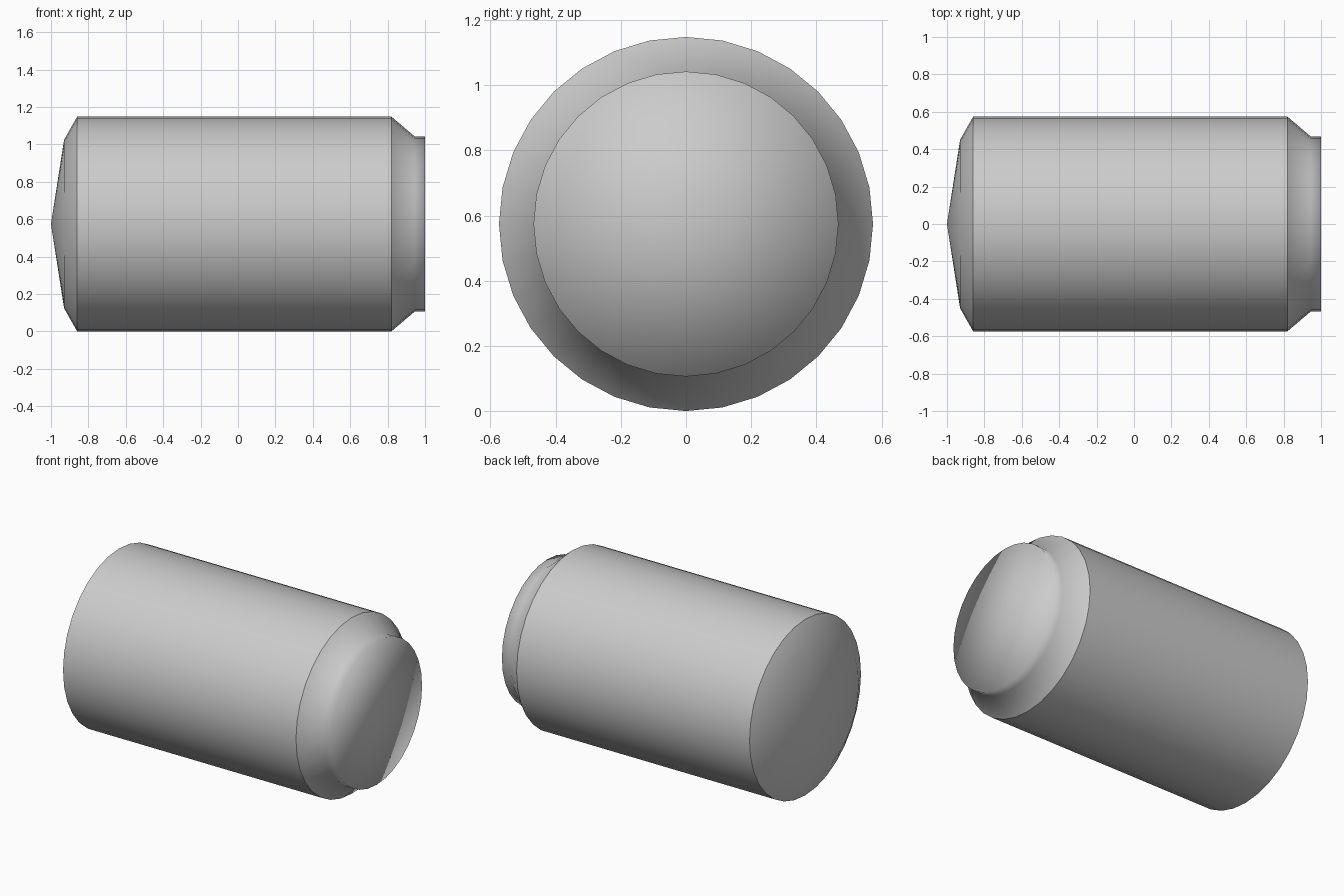
import bpy, bmesh, math

if "Cube" in bpy.data.objects:
    bpy.data.objects.remove(bpy.data.objects["Cube"])

SIDES = 32
AXIS_Z = 0.574   # height of the can's long axis

metal = bpy.data.materials.new("grey metal")
metal.diffuse_color = (0.6, 0.6, 0.6, 1.0)
metal.use_nodes = True
metal.node_tree.nodes["Principled BSDF"].inputs["Base Color"].default_value = metal.diffuse_color


def lathe(name, profile):
    """Revolve (x, radius) points around the x axis; radius 0 makes a tip."""
    bm = bmesh.new()
    rings = []
    for x, r in profile:
        if r == 0:
            rings.append([bm.verts.new((x, 0, AXIS_Z))] * SIDES)
            continue
        angles = [2 * math.pi * i / SIDES for i in range(SIDES)]
        rings.append([bm.verts.new((x, r * math.sin(a), AXIS_Z + r * math.cos(a)))
                      for a in angles])
    for a, b in zip(rings, rings[1:]):
        for i in range(SIDES):
            j = (i + 1) % SIDES
            corners = list(dict.fromkeys((a[i], b[i], b[j], a[j])))
            bm.faces.new(corners).smooth = True
    # Make every face look away from the can's middle
    for f in bm.faces:
        f.normal_update()
        c = f.calc_center_median()
        c.z -= AXIS_Z
        c.x *= 0.3 if name == "body" else 1.0
        if f.normal.dot(c) < 0:
            f.normal_flip()
    mesh = bpy.data.meshes.new(name)
    bm.to_mesh(mesh)
    bm.free()
    mesh.materials.append(metal)
    obj = bpy.data.objects.new(name, mesh)
    bpy.context.collection.objects.link(obj)
    return obj


# Straight can wall
lathe("body", [(-0.86, 0.574), (0.82, 0.574)])

# Tapered base with a shallow pointed bottom
lathe("base", [(-1.0, 0), (-0.93, 0.45), (-0.86, 0.574)])

# Sloping shoulder, short neck and flat lid
lathe("shoulder_and_lid", [(0.82, 0.574), (0.945, 0.468), (1.0, 0.468), (1.0, 0)])
